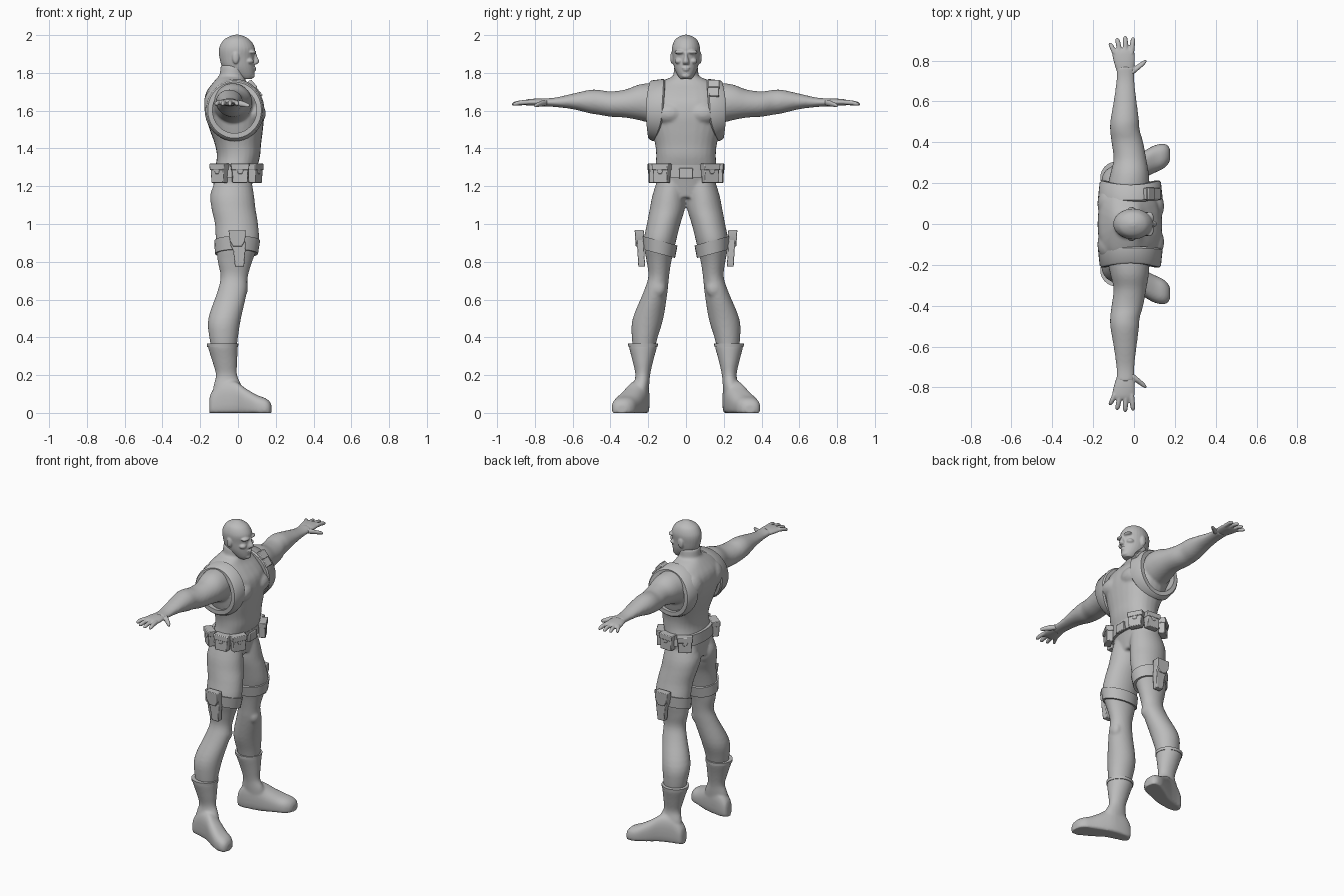
import bpy, bmesh, math
from mathutils import Matrix, Vector

grey = bpy.data.materials.new("plain_grey")
grey.diffuse_color = (0.5, 0.5, 0.5, 1)


def catmull(a, b, c, d, t):
    return [0.5 * (2*q + (r-p)*t + (2*p-5*q+4*r-s)*t*t + (3*q-p-3*r+s)*t**3)
            for p, q, r, s in zip(a, b, c, d)]


def loft(bm, axis, rings, sides=(1,), steps=4, n=28, power=2.0, shear=0.0, floor=-9):
    """Skin rings given as (position, a_min, a_max, b_min, b_max) along an axis."""
    fine = []
    for i in range(len(rings) - 1):
        a, d = rings[max(i-1, 0)], rings[min(i+2, len(rings)-1)]
        fine += [catmull(a, rings[i], rings[i+1], d, k/steps) for k in range(steps)]
    fine.append(rings[-1])
    for s in sides:
        prev = None
        for k, (t, a0, a1, b0, b1) in enumerate(fine):
            loop = []
            for j in range(n):
                u = 2*math.pi*j/n
                c, w = math.cos(u), math.sin(u)
                a = (a0+a1)/2 + (a1-a0)/2*math.copysign(abs(c)**(2/power), c)
                b = (b0+b1)/2 + (b1-b0)/2*math.copysign(abs(w)**(2/power), w)
                x, y, z = {'z': (a, b, t), 'y': (a, t, b), 'x': (t, a, b)}[axis]
                loop.append(bm.verts.new((x, s*y, max(z + shear*(y-0.14), floor))))
            if prev:
                for j in range(n):
                    bm.faces.new((prev[j], prev[(j+1) % n], loop[(j+1) % n], loop[j]))
            if k in (0, len(fine)-1):
                bm.faces.new(loop)
            prev = loop


def ball(bm, pos, rad, sides=(1, -1)):
    for s in sides:
        m = Matrix.Translation((pos[0], s*pos[1], pos[2])) @ Matrix.Diagonal((*rad, 1))
        bmesh.ops.create_uvsphere(bm, u_segments=20, v_segments=12, radius=1, matrix=m)


def box(bm, pos, size, rot=Matrix(), taper=1.0):
    vs = bmesh.ops.create_cube(bm, size=1)['verts']
    for v in vs:
        k = taper if v.co.z < 0 else 1
        v.co = Vector((v.co.x*size[0], v.co.y*size[1]*k, v.co.z*size[2]))
        v.co = rot @ v.co + Vector(pos)


def finish(name, bm, voxel=0, smooth=0, bevel=0):
    bmesh.ops.recalc_face_normals(bm, faces=bm.faces)
    me = bpy.data.meshes.new(name)
    bm.to_mesh(me)
    bm.free()
    ob = bpy.data.objects.new(name, me)
    bpy.context.collection.objects.link(ob)
    me.materials.append(grey)
    me.polygons.foreach_set("use_smooth", [True]*len(me.polygons))
    me.set_sharp_from_angle(angle=math.radians(40))
    if voxel:
        r = ob.modifiers.new("blend", 'REMESH')
        r.mode, r.voxel_size, r.use_smooth_shade = 'VOXEL', voxel, True
        f = ob.modifiers.new("soften", 'SMOOTH')
        f.factor, f.iterations = 0.5, smooth
    if bevel:
        b = ob.modifiers.new("bevel", 'BEVEL')
        b.width, b.segments = bevel, 2
    return ob


BOTH = (1, -1)

# body: torso, arms, legs and neck blended into one skin
bm = bmesh.new()
loft(bm, 'z', [(1.14, -.13, .06, -.13, .13), (1.25, -.13, .085, -.165, .165),
               (1.35, -.112, .115, -.158, .158), (1.42, -.122, .122, -.163, .163),
               (1.5, -.15, .132, -.185, .185), (1.58, -.174, .138, -.203, .203),
               (1.65, -.178, .125, -.205, .205), (1.7, -.167, .09, -.195, .195),
               (1.745, -.135, .05, -.15, .15), (1.785, -.1, .03, -.06, .06)], power=2.3)
loft(bm, 'y', [(.1, -.13, .06, 1.54, 1.735), (.18, -.13, .075, 1.535, 1.745),
               (.25, -.115, .072, 1.55, 1.738), (.32, -.1, .06, 1.563, 1.712),
               (.4, -.11, .045, 1.568, 1.702), (.46, -.117, .028, 1.578, 1.71),
               (.51, -.115, .024, 1.586, 1.71), (.6, -.1, .013, 1.608, 1.69),
               (.7, -.087, .002, 1.62, 1.668), (.77, -.088, .002, 1.623, 1.666)], BOTH)
loft(bm, 'z', [(1.24, -.12, .07, .0, .15), (1.15, -.145, .085, .0, .178),
               (1.08, -.14, .093, .006, .192), (1.0, -.122, .106, .03, .207),
               (.9, -.117, .11, .055, .225), (.8, -.107, .075, .078, .208),
               (.72, -.092, .052, .09, .2), (.64, -.11, .047, .098, .225),
               (.5, -.157, .016, .12, .282), (.4, -.152, 0, .15, .287),
               (.3, -.13, -.012, .175, .275)], BOTH)
loft(bm, 'z', [(1.68, -.11, .03, -.085, .085), (1.76, -.1, .035, -.07, .07),
               (1.84, -.092, .04, -.062, .062)])
ball(bm, (.08, .088, 1.585), (.068, .09, .062))      # chest muscles
ball(bm, (-.075, .08, 1.14), (.073, .075, .09))      # buttocks
ball(bm, (-.1, .1, 1.64), (.08, .09, .09))           # shoulder blades
ball(bm, (.02, .148, .66), (.033, .042, .05))        # knees
finish("body", bm, .008, 5)

# head with brow, nose, jaw and ears
bm = bmesh.new()
loft(bm, 'z', [(1.768, .01, .074, -.03, .03), (1.79, -.04, .086, -.046, .046),
               (1.83, -.082, .088, -.063, .063), (1.88, -.098, .086, -.071, .071),
               (1.93, -.1, .09, -.075, .075), (1.97, -.08, .068, -.062, .062),
               (1.99, -.052, .04, -.04, .04), (2.002, -.02, .008, -.01, .01)])
loft(bm, 'z', [(1.845, .07, .1, -.017, .017), (1.86, .07, .113, -.017, .017),
               (1.885, .07, .103, -.01, .01), (1.91, .07, .095, -.009, .009)])
ball(bm, (.076, .03, 1.91), (.021, .032, .011))
ball(bm, (.06, .038, 1.862), (.024, .022, .016))
ball(bm, (.078, 0, 1.826), (.02, .024, .006), (1,))
ball(bm, (.077, 0, 1.815), (.02, .02, .006), (1,))
ball(bm, (.068, 0, 1.785), (.022, .026, .015), (1,))
ball(bm, (-.012, .074, 1.88), (.018, .009, .032))
finish("head", bm, .0045, 3)

# hands: palm, four spread fingers and a thumb
bm = bmesh.new()
loft(bm, 'y', [(.74, -.082, -.004, 1.627, 1.662), (.79, -.098, .004, 1.626, 1.664),
               (.84, -.108, .002, 1.627, 1.66), (.86, -.1, -.008, 1.633, 1.653)], BOTH)
for xa, xb, end in ((-.094, -.118, .888), (-.068, -.083, .912), (-.04, -.043, .922), (-.012, -.004, .915)):
    pts = []
    for f, r in ((0, .013), (.5, .0125), (.85, .011), (1, .004)):
        x, z = xa + (xb-xa)*f, 1.645 - .012*f*f
        pts.append((.835 + (end-.835)*f, x-r, x+r, z-r, z+r))
    loft(bm, 'y', pts, BOTH, n=12)
loft(bm, 'y', [(.735, -.03, .0, 1.63, 1.658), (.76, -.012, .03, 1.623, 1.655),
               (.78, .015, .052, 1.62, 1.646), (.797, .04, .063, 1.617, 1.638),
               (.803, .054, .06, 1.622, 1.63)], BOTH, n=14)
finish("hands", bm, .0045, 2)

# boots: shaft and foot turned outward
bm = bmesh.new()
loft(bm, 'z', [(.365, -.162, -.002, .152, .303), (.34, -.157, -.002, .156, .3),
               (.27, -.135, -.004, .175, .282), (.2, -.117, -.005, .19, .268),
               (.14, -.13, .02, .195, .28), (.06, -.14, .03, .2, .29)], BOTH)
loft(bm, 'x', [(-.152, .215, .255, -.01, .07), (-.14, .198, .272, -.02, .11),
               (-.09, .192, .288, -.03, .165), (-.02, .2, .315, -.03, .17),
               (.04, .222, .352, -.03, .13), (.1, .25, .385, -.03, .095),
               (.145, .272, .393, -.03, .078), (.168, .295, .382, -.02, .06),
               (.177, .315, .362, -.005, .04)], BOTH, power=2.5, floor=0)
finish("boots", bm, .008, 3)
bm = bmesh.new()
loft(bm, 'z', [(.35, -.163, .001, .15, .305), (.368, -.165, .002, .149, .307)], BOTH, steps=1)
finish("boot_cuffs", bm)

# vest edging looping round each shoulder
bm = bmesh.new()
N = 40
for s in BOTH:
    rows = []
    for i in range(N):
        u = 2*math.pi*i/N
        c, w = math.cos(u), math.sin(u)
        y_in = .12 - .01*w if w > 0 else .12 + .045*w*w
        y_out = .212 - .02*w*w if w > 0 else .212 - .012*w*w
        sect = [(y_in, .95), (y_in+.008, 1.0), (y_out-.008, .95), (y_out, .9), (y_out, .74), (y_in, .74)]
        rows.append([bm.verts.new((-.018 + .158*k*c, s*y, 1.603 + .165*k*w)) for y, k in sect])
    for i in range(N):
        p, q = rows[i], rows[(i+1) % N]
        for j in range(6):
            bm.faces.new((p[j], p[(j+1) % 6], q[(j+1) % 6], q[j]))
finish("vest_edging", bm)

# small pouch on one shoulder strap
bm = bmesh.new()
tilt = Matrix.Rotation(math.radians(50), 3, 'Y')
box(bm, (.088, .148, 1.715), (.105, .055, .024), tilt)
box(bm, (.078, .148, 1.738), (.05, .06, .022), tilt)
finish("shoulder_pouch", bm, bevel=.004)

# belt, buckle and pouches
bm = bmesh.new()
loft(bm, 'z', [(1.245, -.142, .1, -.173, .173), (1.312, -.136, .106, -.171, .171)], steps=1, power=2.3)
finish("belt", bm)
bm = bmesh.new()
box(bm, (.102, 0, 1.268), (.02, .075, .055))
finish("buckle", bm, bevel=.004)
bm = bmesh.new()
for s in BOTH:
    for x, y, deg in ((.092, .128, 28), (.01, .176, 86), (-.098, .153, 128)):
        rot = Matrix.Rotation(math.radians(s*deg), 3, 'Z')
        box(bm, (x, s*y, 1.263), (.042, .088, .09), rot, .9)
        box(bm, (x, s*y, 1.302), (.052, .098, .034), rot, .95)
        box(bm, Vector((x, s*y, 1.277)) + rot @ Vector((.02, 0, 0)), (.008, .04, .026), rot, .5)
finish("belt_pouches", bm, bevel=.004)

# thigh straps, lower on the inside
bm = bmesh.new()
loft(bm, 'z', [(.842, -.122, .106, .058, .228), (.912, -.125, .117, .045, .234)], BOTH, steps=1, shear=.27)
finish("thigh_straps", bm)


# holsters on the outer thighs
def plate(bm, pts, y0, y1, s, lean=.06):
    lo, hi = ([bm.verts.new((x, s*(y + lean*(z-.87)), z)) for x, z in pts] for y in (y0, y1))
    bm.faces.new(lo)
    bm.faces.new(hi)
    for i in range(len(pts)):
        j = (i+1) % len(pts)
        bm.faces.new((lo[i], lo[j], hi[j], hi[i]))


bm = bmesh.new()
for s in BOTH:
    plate(bm, [(-.046, .955), (.036, .955), (.04, .87), (.032, .775), (-.016, .775), (-.025, .86), (-.04, .89)],
          .222, .258, s)
    plate(bm, [(-.05, .968), (.04, .968), (.038, .915), (.02, .88), (-.025, .88), (-.045, .915)], .218, .266, s)
finish("holsters", bm, bevel=.004)
